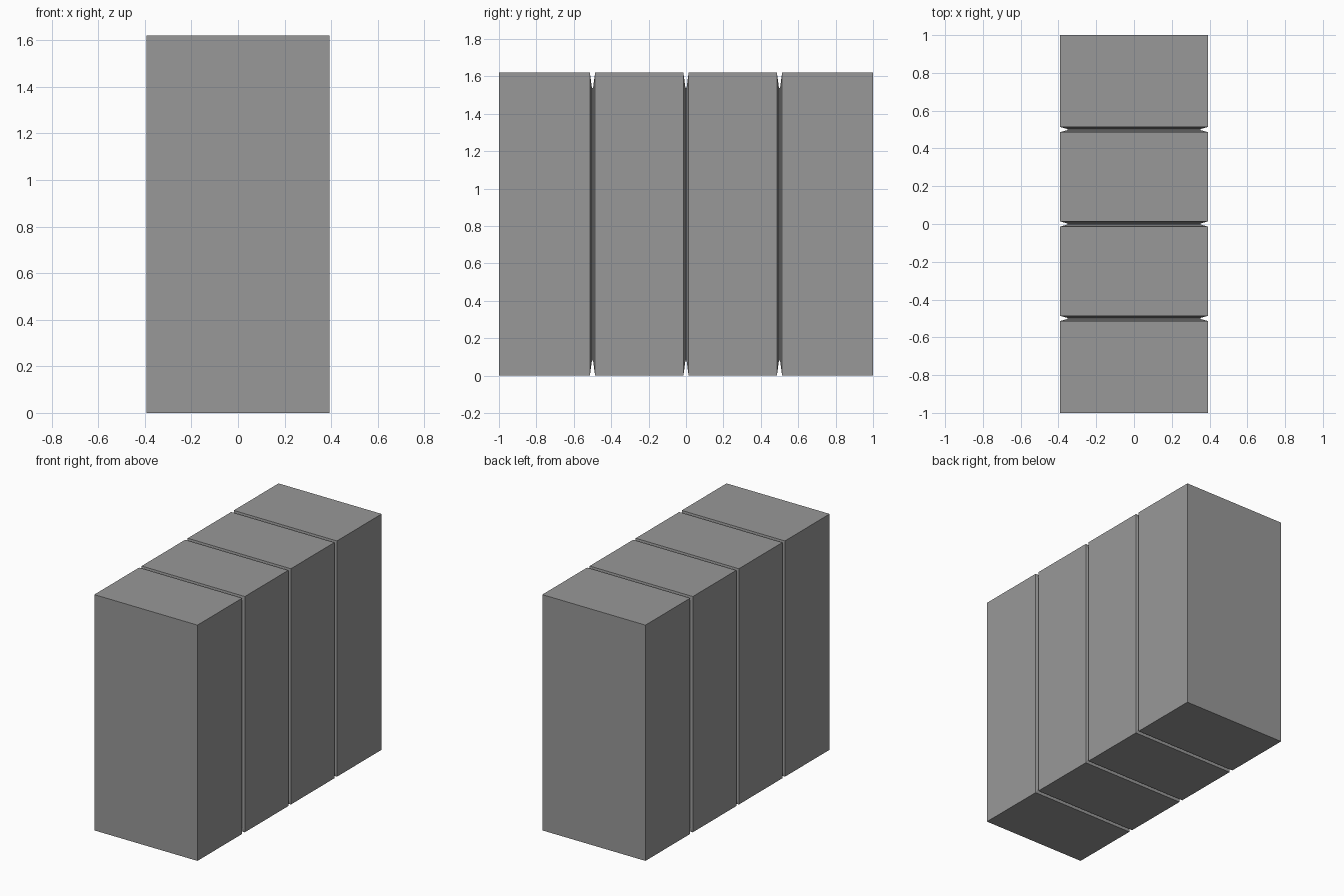
import bpy, bmesh

if "Cube" in bpy.data.objects:
    bpy.data.objects.remove(bpy.data.objects["Cube"])

HALF_X, HEIGHT, HALF_Y = 0.392, 1.62, 1.0
SEAMS = (-0.5, 0.0, 0.5)
GROOVE, TIP = 0.014, 0.003   # half widths of groove mouth and bottom
INSET = 0.9                  # section scale at groove bottom

# Section scale along the length: full at the ends, pinched at each seam
stations = [(-HALF_Y, 1.0)]
for y in SEAMS:
    stations += [(y - GROOVE, 1.0), (y - TIP, INSET), (y + TIP, INSET), (y + GROOVE, 1.0)]
stations.append((HALF_Y, 1.0))


def ring(bm, y, s):
    mid = HEIGHT / 2
    return [bm.verts.new((sx * HALF_X * s, y, mid + sz * mid * s))
            for sx, sz in ((-1, -1), (1, -1), (1, 1), (-1, 1))]


# Four-segment block with grooves running all the way round
bm = bmesh.new()
rings = [ring(bm, y, s) for y, s in stations]
for a, b in zip(rings, rings[1:]):
    for i in range(4):
        j = (i + 1) % 4
        bm.faces.new((a[i], a[j], b[j], b[i]))
bm.faces.new(rings[0])
bm.faces.new(rings[-1])
bmesh.ops.recalc_face_normals(bm, faces=bm.faces)

mesh = bpy.data.meshes.new("grooved_block")
bm.to_mesh(mesh)
bm.free()

# Dark grey finish
dark_grey = bpy.data.materials.new("dark_grey")
dark_grey.diffuse_color = (0.315, 0.315, 0.315, 1.0)
dark_grey.use_nodes = True
dark_grey.node_tree.nodes["Principled BSDF"].inputs["Base Color"].default_value = dark_grey.diffuse_color
mesh.materials.append(dark_grey)
bpy.context.collection.objects.link(bpy.data.objects.new("grooved_block", mesh))
